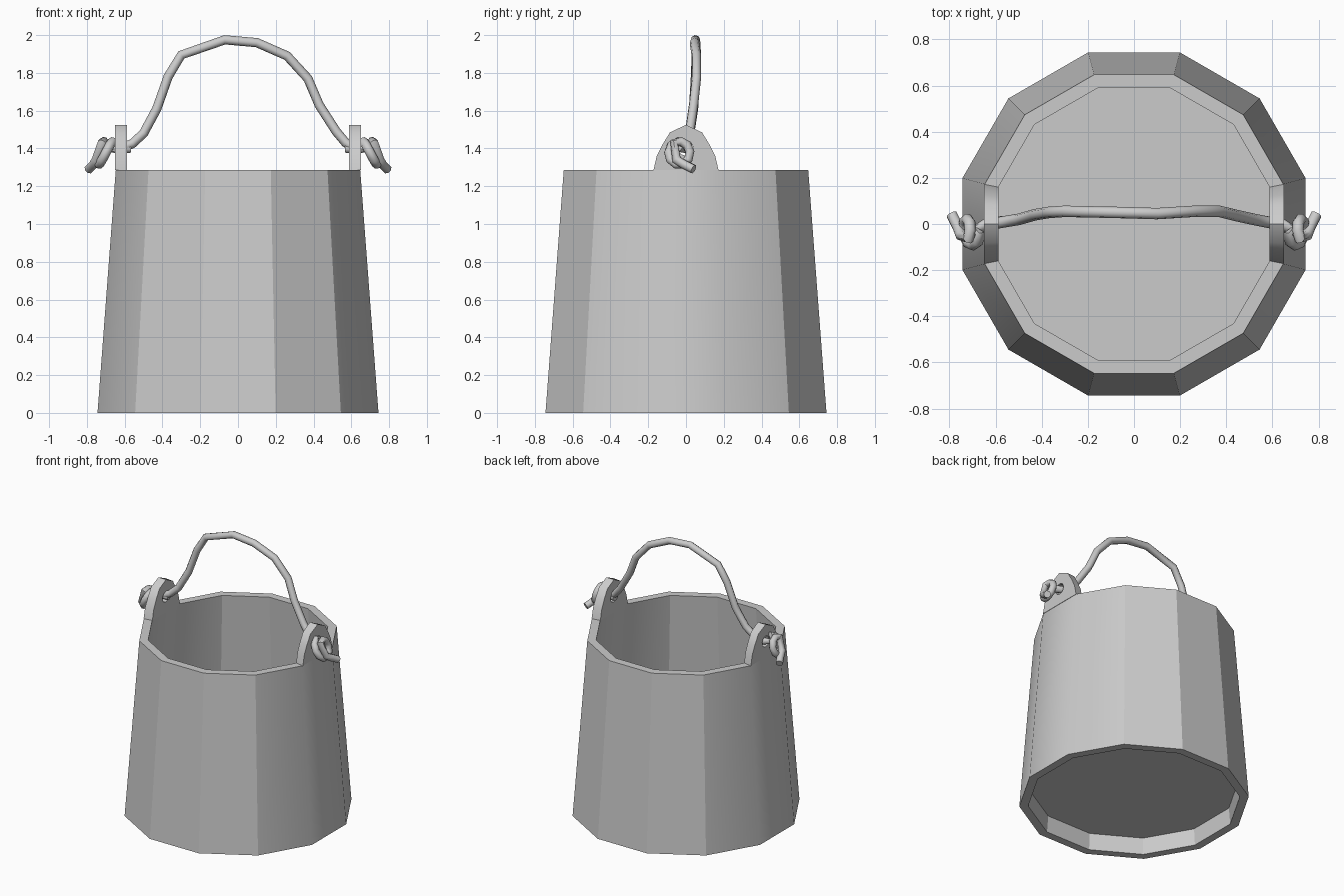
import bpy, bmesh
from math import sin, cos, pi, radians
from mathutils import Vector

cube = bpy.data.objects.get("Cube")
if cube:
    bpy.data.objects.remove(cube)

SIDES = 12
RIM = 1.285

grey = bpy.data.materials.new("plain grey")
grey.use_nodes = True
colour = (0.6, 0.6, 0.6, 1)
grey.diffuse_color = colour
grey.node_tree.nodes["Principled BSDF"].inputs["Base Color"].default_value = colour


def add_mesh(name, bm):
    bmesh.ops.recalc_face_normals(bm, faces=bm.faces)
    mesh = bpy.data.meshes.new(name)
    bm.to_mesh(mesh)
    bm.free()
    mesh.materials.append(grey)
    obj = bpy.data.objects.new(name, mesh)
    bpy.context.collection.objects.link(obj)
    return obj


def smooth(obj, angle):
    bpy.ops.object.select_all(action='DESELECT')
    obj.select_set(True)
    bpy.context.view_layer.objects.active = obj
    bpy.ops.object.shade_smooth_by_angle(angle=radians(angle))


def bridge(bm, a, b):
    n = len(a)
    for i in range(n):
        bm.faces.new((a[i], a[(i + 1) % n], b[(i + 1) % n], b[i]))


# Bucket: tapered wall with a raised floor, open underneath as a foot ring
def make_bucket():
    profile = [(0.70, 0.12), (0.71, 0), (0.77, 0), (0.67, RIM), (0.61, RIM), (0.69, 0.17)]
    bm = bmesh.new()
    rings = []
    for r, z in profile:
        angles = [2 * pi * (i + 0.5) / SIDES for i in range(SIDES)]
        rings.append([bm.verts.new((r * cos(a), r * sin(a), z)) for a in angles])
    for a, b in zip(rings, rings[1:]):
        bridge(bm, a, b)
    bm.faces.new(rings[0])
    bm.faces.new(rings[-1])
    # Only the edges beside the two ear panels are soft
    for f in bm.faces:
        f.smooth = True
    for e in bm.edges:
        low, high = sorted(v.co.z for v in e.verts)
        soft = high - low > 1 and all(abs(v.co.y) < 0.25 for v in e.verts)
        e.smooth = soft
    add_mesh("bucket", bm)


# Ear: arched plate standing on the rim, pierced for the rope
def make_ear(name, side):
    half = [(0.172, RIM), (0.155, 1.36), (0.125, 1.42), (0.085, 1.485), (0, 1.525)]
    arch = half + [(-y, z) for y, z in reversed(half[:-1])]
    outline = arch + [(-0.09, RIM), (0, RIM), (0.09, RIM)]
    bm = bmesh.new()
    loops = []
    for x, squeeze in ((0.65, 1), (0.587, 0.93)):
        outer = [bm.verts.new((side * x, y * squeeze, z)) for y, z in outline]
        hole = []
        for y, z in outline:
            d = Vector((y, z - 1.4)).normalized() * 0.04
            hole.append(bm.verts.new((side * x, d.x, 1.4 + d.y)))
        bridge(bm, outer, hole)
        loops.append((outer, hole))
    for a, b in zip(*loops):
        bridge(bm, a, b)
    smooth(add_mesh(name, bm), 40)


# Rope: round tube along a path
def make_rope(name, points):
    curve = bpy.data.curves.new(name, 'CURVE')
    curve.dimensions = '3D'
    curve.bevel_depth = 0.025
    curve.bevel_resolution = 2
    curve.use_fill_caps = True
    spline = curve.splines.new('POLY')
    spline.points.add(len(points) - 1)
    for p, co in zip(spline.points, points):
        p.co = (*co, 1)
    temp = bpy.data.objects.new(name, curve)
    bpy.context.collection.objects.link(temp)
    bpy.context.view_layer.update()
    mesh = bpy.data.meshes.new_from_object(temp.evaluated_get(bpy.context.evaluated_depsgraph_get()))
    bpy.data.objects.remove(temp)
    mesh.materials.clear()
    mesh.materials.append(grey)
    obj = bpy.data.objects.new(name, mesh)
    bpy.context.collection.objects.link(obj)
    smooth(obj, 50)


# Knot: the rope leaves the ear, loops around itself and pokes its tail through
def make_knot(name, side):
    path = [(0.57, 0.01, 1.4), (0.64, 0, 1.4), (0.69, -0.03, 1.4)]
    for i in range(11):
        a = radians(100 + i * 38)
        y, z = 0.056 * cos(a), 0.062 * sin(a)
        path.append((0.69 + 0.005 * i - 0.4 * z, y - 0.035, 1.375 + z))
    path += [(0.75, -0.05, 1.34), (0.765, -0.01, 1.315), (0.79, 0.04, 1.29)]
    make_rope(name, [(side * x, y, z) for x, y, z in path])


make_bucket()
for label, side in (("left", 1), ("right", -1)):
    make_ear(label + "_ear", side)
    make_knot(label + "_knot", side)

make_rope("rope_handle", [
    (-0.62, 0, 1.4), (-0.56, 0.01, 1.425), (-0.5, 0.02, 1.48), (-0.43, 0.04, 1.61),
    (-0.37, 0.05, 1.78), (-0.3, 0.055, 1.895), (-0.07, 0.05, 1.975), (0.1, 0.045, 1.96),
    (0.26, 0.055, 1.89), (0.37, 0.055, 1.77), (0.43, 0.04, 1.63), (0.52, 0.02, 1.49),
    (0.57, 0.01, 1.43), (0.62, 0, 1.4)])
